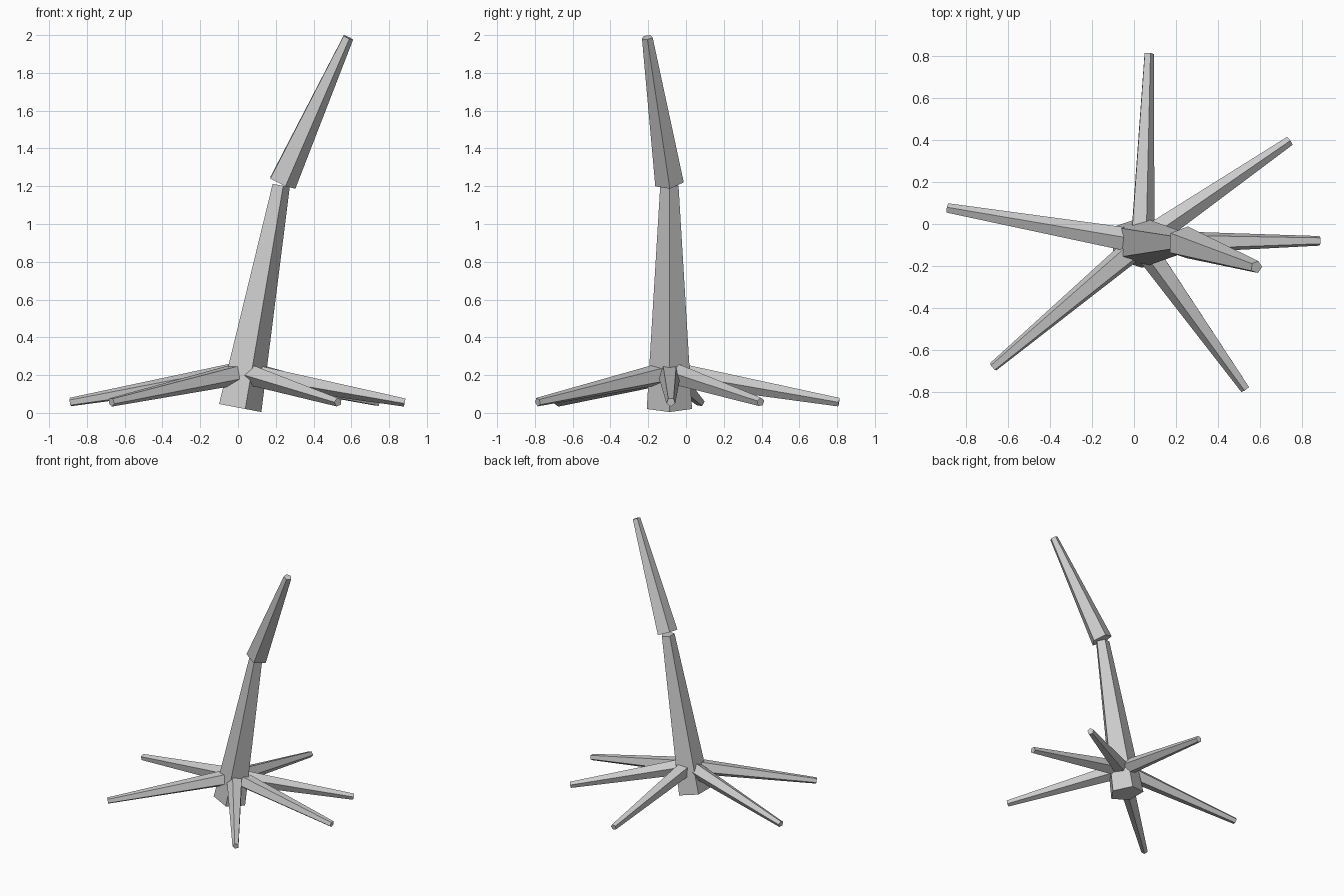
import bpy, bmesh
from math import cos, sin, tau
from mathutils import Vector

if "Cube" in bpy.data.objects:
    bpy.data.objects.remove(bpy.data.objects["Cube"])

SIDES = 5


def limb(name, start, end, r0, r1):
    """Tapered, capped five-sided prism running from start to end."""
    start, end = Vector(start), Vector(end)
    turn = Vector((0, 0, 1)).rotation_difference(end - start)
    bm = bmesh.new()
    rings = []
    for centre, r in ((start, r0), (end, r1)):
        rings.append([bm.verts.new(centre + turn @ Vector(
            (r * cos(tau * i / SIDES), r * sin(tau * i / SIDES), 0)))
            for i in range(SIDES)])
    low, high = rings
    for i in range(SIDES):
        j = (i + 1) % SIDES
        bm.faces.new((low[i], low[j], high[j], high[i]))
    bm.faces.new(low[::-1])
    bm.faces.new(high)
    mesh = bpy.data.meshes.new(name)
    bm.to_mesh(mesh)
    bm.free()
    obj = bpy.data.objects.new(name, mesh)
    bpy.context.collection.objects.link(obj)
    return obj


# Leaning trunk in two sections
limb("lower_trunk", (0, -0.088, 0.028), (0.224, -0.088, 1.205), 0.126, 0.051)
limb("upper_trunk", (0.231, -0.088, 1.22), (0.582, -0.205, 1.988), 0.08, 0.03)

# Roots spreading from the trunk to the ground
hub = (0.036, -0.088, 0.215)
tips = [(0.07, 0.81), (0.74, 0.395), (0.883, -0.08),
        (0.53, -0.785), (-0.67, -0.68), (-0.887, 0.075)]
for n, (x, y) in enumerate(tips, 1):
    limb(f"root_{n}", hub, (x, y, 0.057), 0.062, 0.024)
